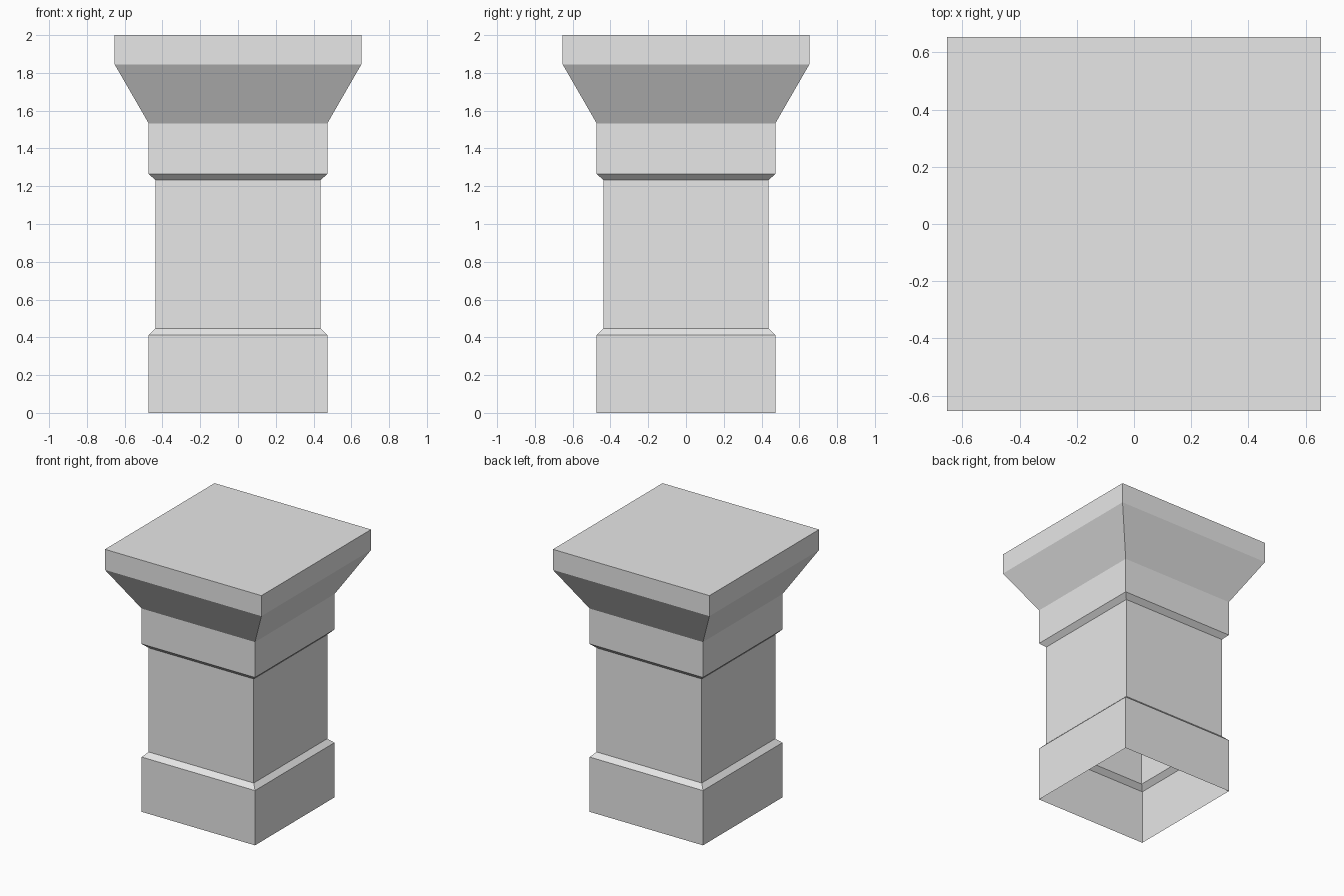
import bpy
import bmesh

cube = bpy.data.objects.get("Cube")
if cube:
    bpy.data.objects.remove(cube, do_unlink=True)

stone = bpy.data.materials.new("pale_grey_stone")
stone.use_nodes = True
stone.diffuse_color = (0.8, 0.8, 0.8, 1)
stone.node_tree.nodes["Principled BSDF"].inputs["Base Color"].default_value = (0.8, 0.8, 0.8, 1)

CORNERS = ((-1, -1), (1, -1), (1, 1), (-1, 1))


def square_shell(name, profile, capped=False):
    """Thin square shell through (half width, height) steps, open below."""
    bm = bmesh.new()
    rings = [[bm.verts.new((sx * half, sy * half, z)) for sx, sy in CORNERS]
             for half, z in profile]
    for low, high in zip(rings, rings[1:]):
        for i in range(4):
            j = (i + 1) % 4
            bm.faces.new((low[i], low[j], high[j], high[i]))
    if capped:
        bm.faces.new(rings[-1])
    mesh = bpy.data.meshes.new(name)
    bm.to_mesh(mesh)
    bm.free()
    mesh.materials.append(stone)
    obj = bpy.data.objects.new(name, mesh)
    bpy.context.collection.objects.link(obj)
    return obj


BASE, SHAFT, TOP = 0.473, 0.438, 0.653

# Hollow plinth with a chamfered upper edge
square_shell("plinth", [(BASE, 0), (BASE, 0.413), (SHAFT, 0.447)])

# Plain square shaft
square_shell("shaft", [(SHAFT, 0.447), (SHAFT, 1.232)])

# Collar with a chamfered lower edge
square_shell("collar", [(SHAFT, 1.232), (BASE, 1.266), (BASE, 1.533)])

# Flared capital and its flat slab
square_shell("capital", [(BASE, 1.533), (TOP, 1.845), (TOP, 2)], capped=True)
